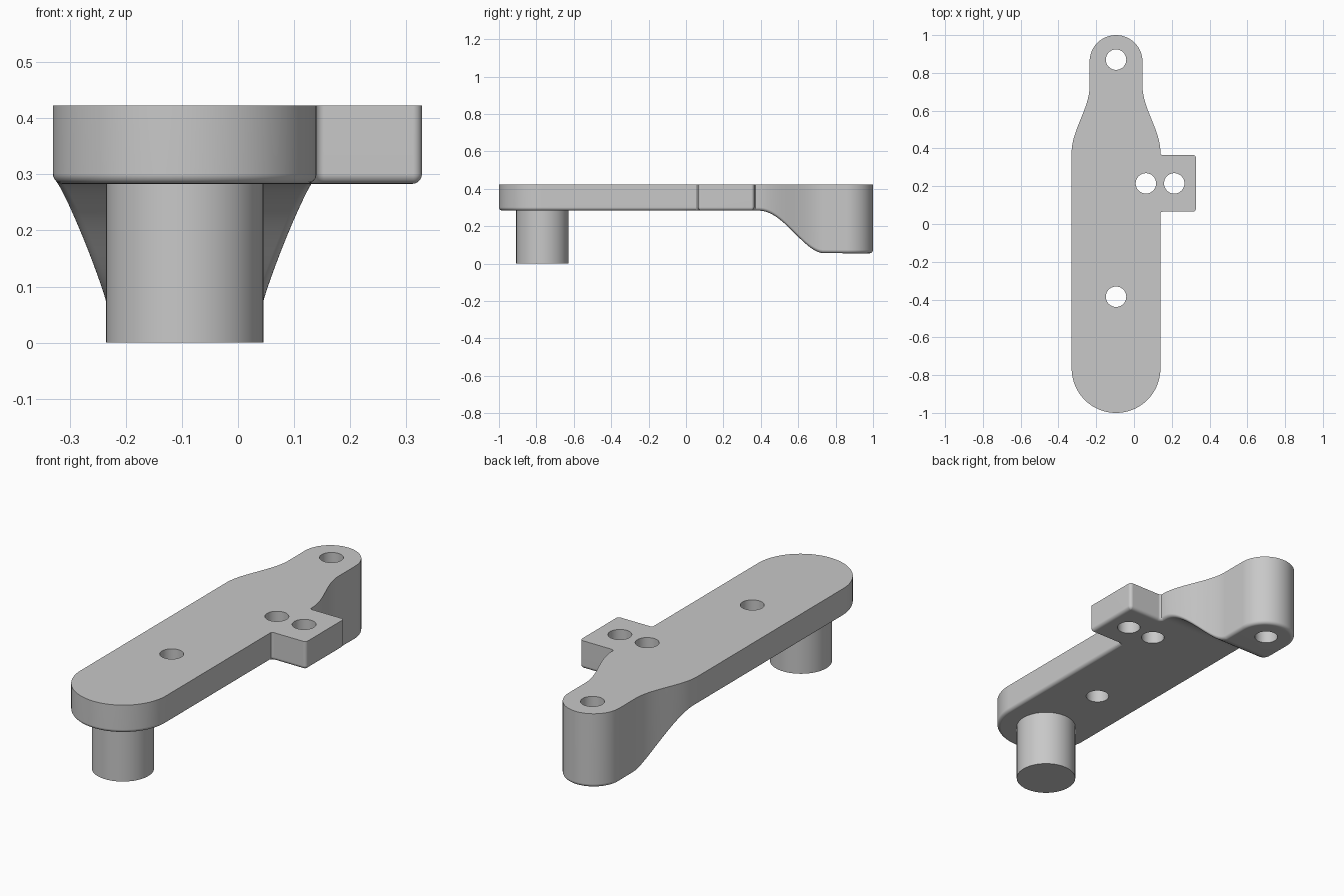
import bpy
import bmesh
import math

if "Cube" in bpy.data.objects:
    bpy.data.objects.remove(bpy.data.objects["Cube"], do_unlink=True)

TOP, UNDER, FOOT = 0.423, 0.283, 0.055   # plate top, plate underside, rear foot
MID_X, WIDE, NARROW = -0.095, 0.235, 0.14
FILLET = 0.018

grey = bpy.data.materials.new("plain grey")
grey.use_nodes = True
grey.diffuse_color = (0.58, 0.58, 0.58, 1)
grey.node_tree.nodes["Principled BSDF"].inputs["Base Color"].default_value = grey.diffuse_color


def ease(t):
    t = min(max(t, 0), 1)
    return t * t * (3 - 2 * t)


def arc(cs, cw, r, start, end, n):
    angles = [math.radians(start + (end - start) * i / n) for i in range(n + 1)]
    return [(cs + r * math.cos(a), cw + r * math.sin(a)) for a in angles]


def link(name, bm):
    bmesh.ops.recalc_face_normals(bm, faces=bm.faces)
    mesh = bpy.data.meshes.new(name)
    bm.to_mesh(mesh)
    bm.free()
    mesh.materials.append(grey)
    obj = bpy.data.objects.new(name, mesh)
    bpy.context.collection.objects.link(obj)
    return obj


def filleted_slab(name, half, place, floor):
    """Mirror a half outline, extrude it up from floor(s), round the lower rim."""
    half = [half[0]] + [p for p in half[1:-1]] + [half[-1]]
    loop = half + [(s, -w) for s, w in reversed(half[1:-1])]
    n = len(loop)
    area = sum(loop[i - 1][0] * loop[i][1] - loop[i][0] * loop[i - 1][1] for i in range(n))
    side = 1 if area > 0 else -1
    bm = bmesh.new()
    rings = [[bm.verts.new((*place(s, w), TOP)) for s, w in loop]]
    steps = 5
    for k in range(steps + 1):
        a = math.pi / 2 * k / steps
        inset, lift = FILLET * (1 - math.cos(a)), FILLET * (1 - math.sin(a))
        ring = []
        for i, (s, w) in enumerate(loop):
            ds = loop[(i + 1) % n][0] - loop[i - 1][0]
            dw = loop[(i + 1) % n][1] - loop[i - 1][1]
            size = math.hypot(ds, dw)
            s2, w2 = s - side * dw / size * inset, w + side * ds / size * inset
            ring.append(bm.verts.new((*place(s2, w2), floor(s2) + lift)))
        rings.append(ring)
    for up, low in zip(rings, rings[1:]):
        for i in range(n):
            j = (i + 1) % n
            bm.faces.new((up[i], up[j], low[j], low[i]))
    # Top is one face, underside is strips between mirrored points
    bm.faces.new(rings[0])
    low = rings[-1]
    for i in range(n // 2):
        quad = [low[i], low[i + 1], low[(n - i - 1) % n], low[(n - i) % n]]
        bm.faces.new(list(dict.fromkeys(quad)))
    return link(name, bm)


def cylinder(name, x, y, r, z0, z1):
    bm = bmesh.new()
    bmesh.ops.create_cone(bm, cap_ends=True, segments=64, radius1=r, radius2=r, depth=z1 - z0)
    bmesh.ops.translate(bm, verts=bm.verts, vec=(x, y, (z0 + z1) / 2))
    return link(name, bm)


def activate(obj):
    bpy.ops.object.select_all(action='DESELECT')
    obj.select_set(True)
    bpy.context.view_layer.objects.active = obj


def combine(obj, other, operation):
    mod = obj.modifiers.new(operation.lower(), 'BOOLEAN')
    mod.operation, mod.solver, mod.object = operation, 'EXACT', other
    activate(obj)
    bpy.ops.object.modifier_apply(modifier=mod.name)
    bpy.data.objects.remove(other, do_unlink=True)


def finish(obj):
    activate(obj)
    bpy.ops.object.shade_smooth_by_angle(angle=math.radians(30))
    mod = obj.modifiers.new("even shading", 'WEIGHTED_NORMAL')
    mod.keep_sharp = True


# Long arm: wide round front, waisted towards the narrow, deep rear end
front_y, neck_start, neck_end, rear_y = -1 + WIDE, 0.38, 0.73, 1 - NARROW
outline = [(-1, 0)] + arc(front_y, 0, WIDE, 180, 90, 32)[1:]
outline += [(front_y + (neck_start - front_y) * i / 8, WIDE) for i in range(1, 8)]
for i in range(29):
    t = i / 28
    outline.append((neck_start + (neck_end - neck_start) * t, WIDE + (NARROW - WIDE) * ease(t)))
outline += arc(rear_y, 0, NARROW, 90, 0, 24)[:-1] + [(1, 0)]


def arm_floor(y):
    t = max(0, (y - 0.385) / 0.355) ** 1.1
    return UNDER + (FOOT - UNDER) * ease(t)


arm = filleted_slab("arm", outline, lambda s, w: (MID_X + w, s), arm_floor)

# Side tab with flared root and rounded outer corners
TAB_Y, TAB_W, TAB_END, R = 0.215, 0.15, 0.328, 0.016
root = MID_X + WIDE - 0.003
tab_half = [(0.10, 0), (0.10, TAB_W + R)]
tab_half += arc(root + R, TAB_W + R, R, 180, 270, 6)
tab_half += arc(TAB_END - R, TAB_W - R, R, 90, 0, 6) + [(TAB_END, 0)]
tab = filleted_slab("side_tab", tab_half, lambda s, w: (s, TAB_Y + w), lambda s: UNDER)
combine(arm, tab, 'UNION')

# Through holes
for x, y in ((MID_X, 0.87), (MID_X, -0.385), (0.063, TAB_Y), (0.213, TAB_Y)):
    combine(arm, cylinder("hole_cutter", x, y, 0.054, -0.1, 0.6), 'DIFFERENCE')
finish(arm)

# Round peg under the front end
finish(cylinder("front_peg", MID_X, -0.768, NARROW, 0, UNDER + 0.01))
